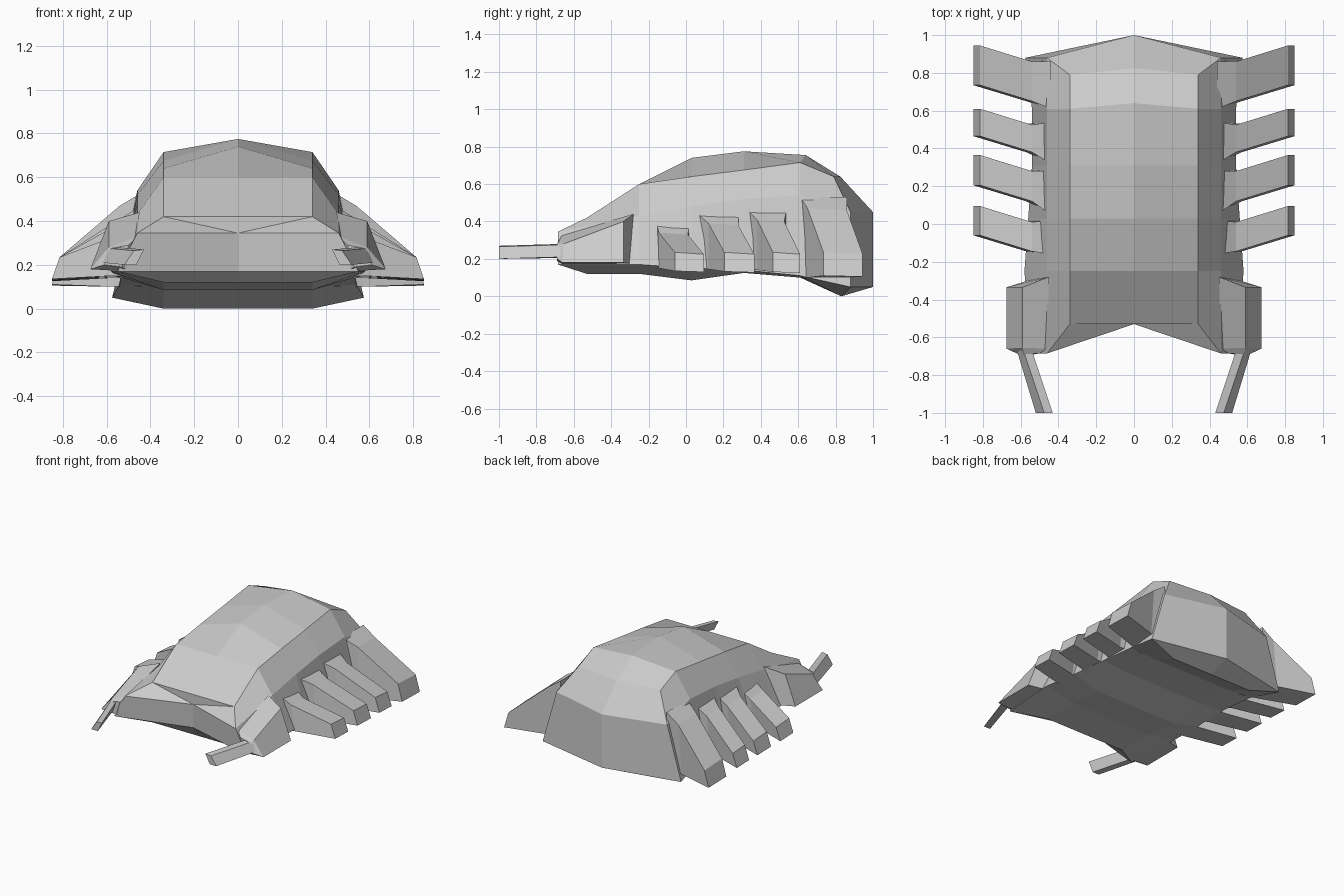
import bpy, bmesh

cube = bpy.data.objects.get("Cube")
if cube:
    bpy.data.objects.remove(cube)

grey = bpy.data.materials.new("plain_grey")
grey.use_nodes = True
grey.diffuse_color = (0.6, 0.6, 0.6, 1)
grey.node_tree.nodes["Principled BSDF"].inputs["Base Color"].default_value = (0.6, 0.6, 0.6, 1)


def finish(name, bm):
    """Flat shaded object mirrored across x = 0."""
    bmesh.ops.recalc_face_normals(bm, faces=bm.faces)
    mesh = bpy.data.meshes.new(name)
    bm.to_mesh(mesh)
    bm.free()
    mesh.materials.append(grey)
    ob = bpy.data.objects.new(name, mesh)
    bpy.context.collection.objects.link(ob)
    mirror = ob.modifiers.new("mirror", "MIRROR")
    mirror.use_mirror_merge = True
    mirror.merge_threshold = 0.0005
    return ob


def loft(name, sections):
    """Closed solid through a row of four-cornered sections."""
    bm = bmesh.new()
    rings = [[bm.verts.new(p) for p in s] for s in sections]
    for a, b in zip(rings, rings[1:]):
        for i in range(4):
            j = (i + 1) % 4
            bm.faces.new((a[i], a[j], b[j], b[i]))
    bm.faces.new(rings[0])
    bm.faces.new(rings[-1])
    return finish(name, bm)


# Shell: half sections from top centre over the side to bottom centre
def station(y, top, crease, mid, low_x, low, base):
    return [(0, y, top), (.34, y, crease), (.46, y, mid),
            (low_x, y, low), (.34, y, base), (0, y, base)]


nose = [(0, -.53, .42), (.34, -.53, .42), (.46, -.685, .345),
        (.55, -.685, .17), (.34, -.53, .12), (0, -.53, .12)]
shoulder = station(.61, .755, .715, .54, .54, .11, .10)
shoulder[0] = (0, .64, .755)
tail = [(0, .825, .64), (.34, .79, .64), (.46, .88, .45),
        (.575, .88, .05), (.34, .83, 0), (0, .83, 0)]
sections = [nose,
            station(-.25, .60, .60, .43, .58, .17, .12),
            station(.03, .74, .64, .48, .56, .15, .085),
            station(.31, .775, .675, .52, .54, .14, .125),
            shoulder, tail]

bm = bmesh.new()
rings = [[bm.verts.new(p) for p in s] for s in sections]
for a, b in zip(rings, rings[1:]):
    for i in range(5):
        bm.faces.new((a[i], a[i + 1], b[i + 1], b[i]))

# Notched front lip and chin
top, crease, mid, low, base, bottom = rings[0]
lip = bm.verts.new((0, -.53, .345))
chin = bm.verts.new((0, -.53, .17))
for f in ((top, crease, lip), (crease, mid, lip), (lip, mid, low, chin),
          (chin, low, base, bottom)):
    bm.faces.new(f)

# Pointed rear wall
top, crease, mid, low, base, bottom = rings[-1]
rear_top = bm.verts.new((0, 1, .45))
rear_low = bm.verts.new((0, 1, .05))
for f in ((top, crease, mid, rear_top), (rear_top, mid, low, rear_low),
          (rear_low, low, base, bottom)):
    bm.faces.new(f)
finish("shell", bm)

# Legs: wedge from a tall root down to a small bevelled foot
legs = [("rear_leg", .735, .945, .61, .86, .53, .10),
        ("third_leg", .465, .61, .32, .54, .47, .14),
        ("second_leg", .205, .365, .05, .28, .45, .145),
        ("first_leg", -.06, .095, -.16, .02, .40, .15)]
for name, f0, f1, r0, r1, height, floor in legs:
    knee = f0 - .085
    loft(name, [
        [(.44, r0, height), (.44, r1, height), (.44, r1, floor), (.44, r0, floor)],
        [(.54, knee, height - .06), (.54, f1 - .085, height - .07),
         (.57, f1 - .08, floor), (.57, knee, floor)],
        [(.815, f0, .235), (.815, f1, .225),
         (.85, f1, floor * .5 + .055), (.85, f0, floor * .5 + .06)]])

# Claw base: sloping block beside the nose
loft("claw_base", [
    [(.45, -.28, .44), (.59, -.335, .40), (.675, -.335, .18), (.50, -.28, .17)],
    [(.46, -.66, .33), (.59, -.655, .28), (.675, -.66, .18), (.50, -.66, .17)],
    [(.50, -.685, .29), (.58, -.69, .275), (.61, -.69, .20), (.53, -.69, .19)]])

# Claw finger: thin bar reaching forward and inward
loft("claw_finger", [
    [(.54, -.67, .28), (.585, -.67, .275), (.62, -.67, .21), (.565, -.67, .205)],
    [(.43, -1, .27), (.475, -1, .265), (.52, -1, .20), (.465, -1, .20)]])
